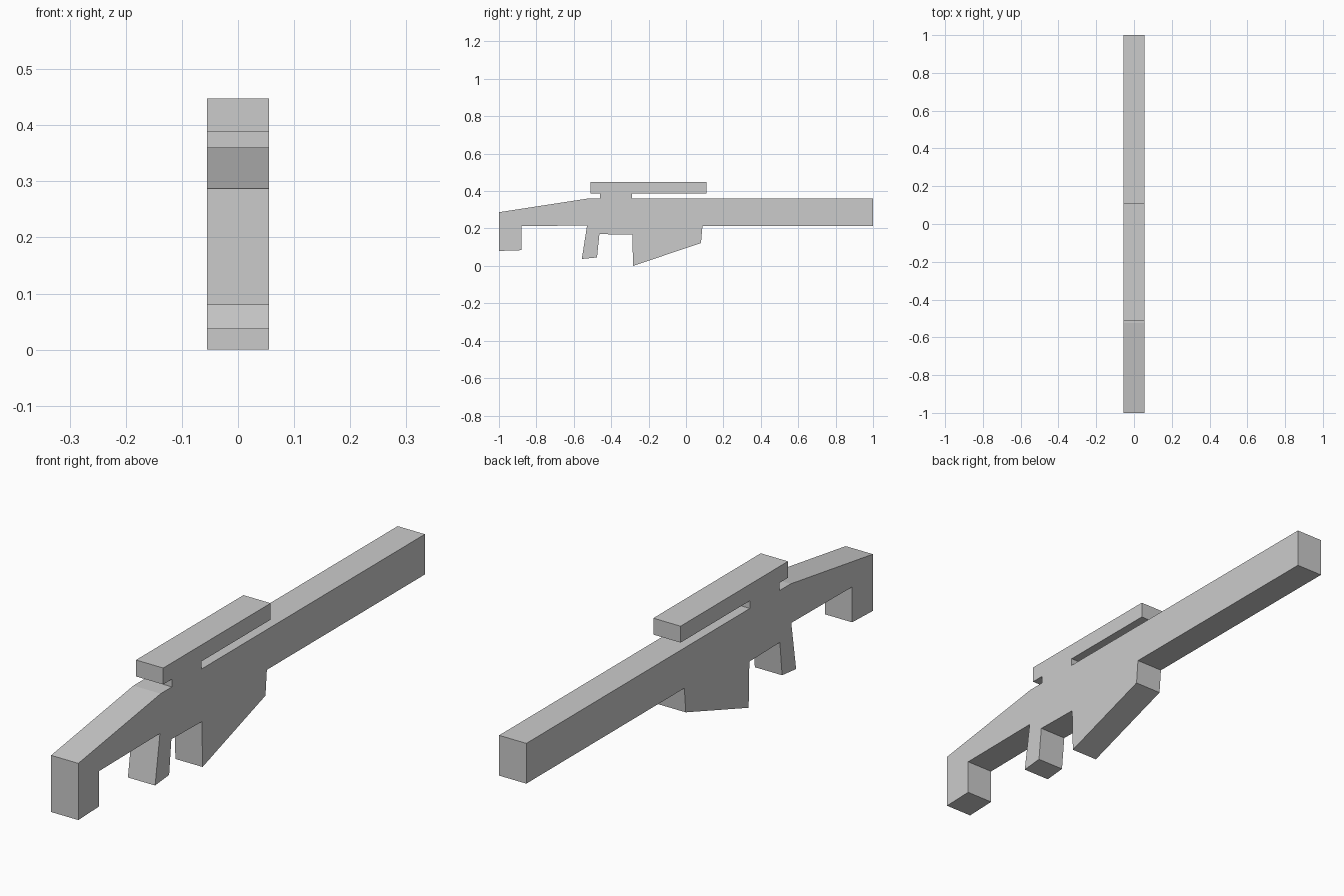
import bpy
import bmesh

cube = bpy.data.objects.get("Cube")
if cube:
    bpy.data.objects.remove(cube, do_unlink=True)

HALF_WIDTH = 0.055

# Side outline (y, z), grouped by part and running around the silhouette
stock_top = [(-1, .287), (-.525, .36), (-.46, .36)]
scope = [(-.46, .388), (-.51, .388), (-.51, .448), (.11, .448), (.11, .388), (-.29, .388)]
barrel = [(-.29, .36), (1, .36), (1, .213), (.088, .213)]
magazine = [(.08, .122), (-.283, 0), (-.287, .167)]
grip = [(-.463, .17), (-.476, .045), (-.557, .037), (-.529, .216)]
stock_butt = [(-.88, .213), (-.88, .084), (-1, .08)]
outline = stock_top + scope + barrel + magazine + grip + stock_butt

# Single grey finish
grey = bpy.data.materials.new("light_grey")
grey.use_nodes = True
colour = (0.6, 0.6, 0.6, 1)
grey.diffuse_color = colour
grey.node_tree.nodes["Principled BSDF"].inputs["Base Color"].default_value = colour

# Flat slab: fill the outline and extrude it across the width
bm = bmesh.new()
face = bm.faces.new([bm.verts.new((-HALF_WIDTH, y, z)) for y, z in outline])
extruded = bmesh.ops.extrude_face_region(bm, geom=[face])
moved = [v for v in extruded["geom"] if isinstance(v, bmesh.types.BMVert)]
bmesh.ops.translate(bm, verts=moved, vec=(2 * HALF_WIDTH, 0, 0))
bmesh.ops.recalc_face_normals(bm, faces=bm.faces)

mesh = bpy.data.meshes.new("rifle_body")
bm.to_mesh(mesh)
bm.free()
mesh.materials.append(grey)
rifle = bpy.data.objects.new("rifle_body", mesh)
bpy.context.collection.objects.link(rifle)
